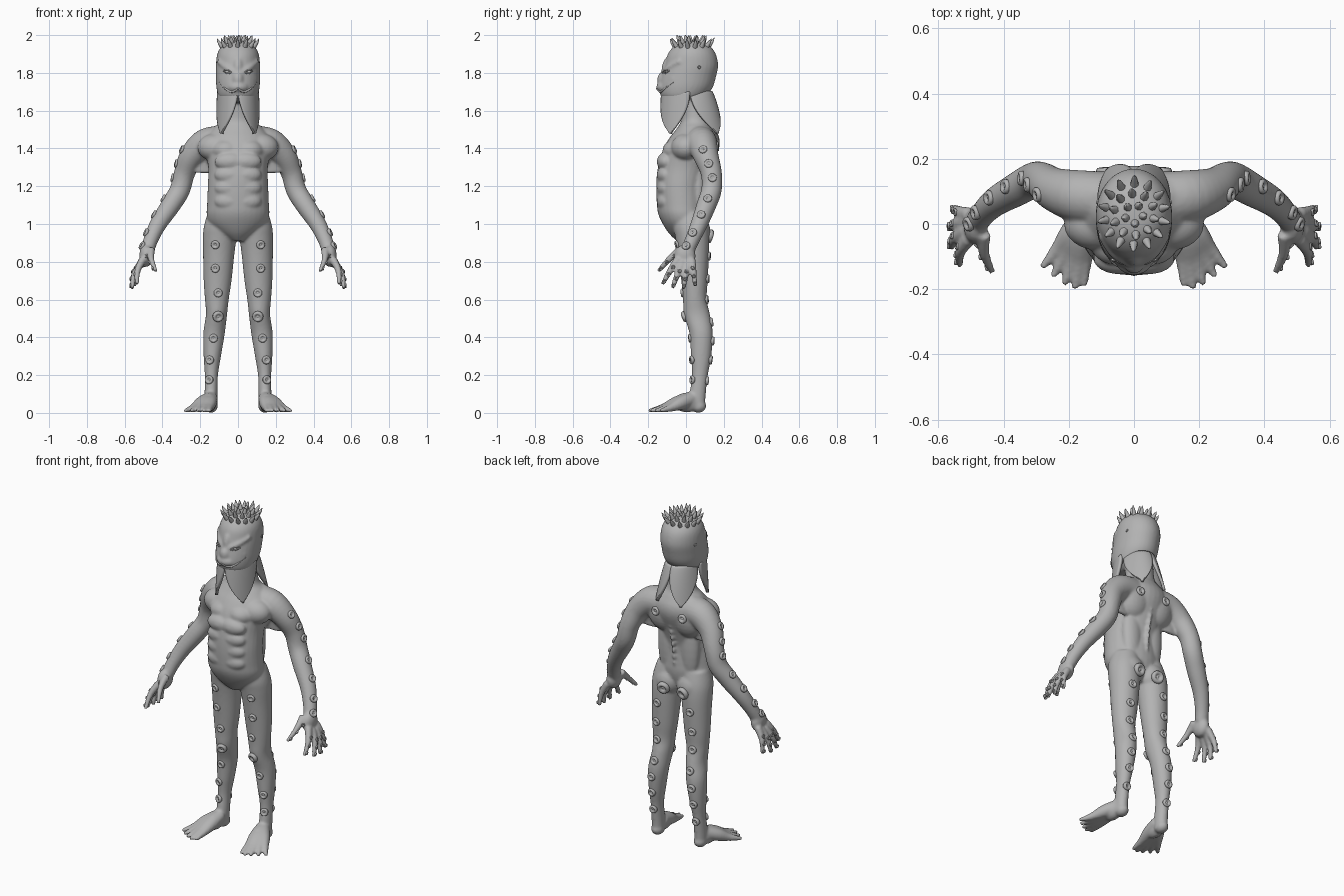
import bpy, bmesh
from math import sin, cos, pi, radians
from mathutils import Vector, Matrix
from mathutils.bvhtree import BVHTree

cube = bpy.data.objects.get("Cube")
if cube:
    bpy.data.objects.remove(cube)

skin_mat = bpy.data.materials.new("grey skin")
skin_mat.use_nodes = True
GREY = (0.45, 0.45, 0.45, 1)
skin_mat.diffuse_color = GREY
skin_mat.node_tree.nodes["Principled BSDF"].inputs["Base Color"].default_value = GREY


def finish(bm, name):
    """Turn a bmesh into a smooth, coloured object."""
    bmesh.ops.recalc_face_normals(bm, faces=bm.faces)
    for f in bm.faces:
        f.smooth = True
    mesh = bpy.data.meshes.new(name)
    bm.to_mesh(mesh)
    bm.free()
    mesh.materials.append(skin_mat)
    obj = bpy.data.objects.new(name, mesh)
    bpy.context.collection.objects.link(obj)
    return obj


def spline(points, steps=5):
    """Catmull-Rom interpolation of points of any dimension."""
    p = [Vector(q) for q in points]
    p = [p[0]] + p + [p[-1]]
    out = []
    for a, b, c, d in zip(p, p[1:], p[2:], p[3:]):
        for i in range(steps):
            t = i / steps
            out.append(b + (c - a) * (t / 2) + (a * 2 - b * 5 + c * 4 - d) * (t * t / 2)
                       + (b * 3 - a - c * 3 + d) * (t ** 3 / 2))
    return out + [p[-1]]


def bridge(bm, loops):
    rows = [[bm.verts.new(v) for v in loop] for loop in loops]
    n = len(rows[0])
    for a, b in zip(rows, rows[1:]):
        for i in range(n):
            j = (i + 1) % n
            bm.faces.new((a[i], a[j], b[j], b[i]))
    bm.faces.new(rows[0])
    bm.faces.new(rows[-1])


def loft(bm, rings, side=1, n=32):
    """Level ellipses given as height, x, y, x radius, y radius."""
    turn = [2 * pi * i / n for i in range(n)]
    bridge(bm, [[(side * x + rx * cos(a), y + ry * sin(a), z) for a in turn]
                for z, x, y, rx, ry in spline(rings)])


def tube(bm, points, side=1, n=14):
    """Round limb along points given as x, y, z, radius."""
    path = spline(points)
    loops = []
    for i, p in enumerate(path):
        tangent = path[min(i + 1, len(path) - 1)].xyz - path[max(i - 1, 0)].xyz
        u = tangent.cross(Vector((0.3, 1, 0.2))).normalized()
        w = tangent.cross(u).normalized()
        ring = [p.xyz + (u * cos(2 * pi * k / n) + w * sin(2 * pi * k / n)) * p[3] for k in range(n)]
        loops.append([(side * v.x, v.y, v.z) for v in ring])
    bridge(bm, loops)


def ball(bm, place, radii):
    bmesh.ops.create_uvsphere(bm, u_segments=24, v_segments=14, radius=1,
                              matrix=Matrix.Translation(place) @ Matrix.Diagonal((*radii, 1)))


# Torso, neck and head
bm = bmesh.new()
loft(bm, [(.91, 0, .01, .04, .06), (.95, 0, 0, .1, .09), (1, 0, -.008, .15, .115),
          (1.05, 0, -.016, .166, .13), (1.1, 0, -.021, .164, .133), (1.2, 0, -.024, .16, .134),
          (1.3, 0, -.005, .158, .144), (1.4, 0, .028, .175, .147), (1.46, 0, .045, .17, .13),
          (1.51, 0, .052, .13, .098), (1.56, 0, .05, .088, .075), (1.7, 0, .04, .08, .075)])
loft(bm, [(1.64, 0, -.01, .06, .08), (1.67, 0, -.014, .1, .115), (1.72, 0, -.001, .114, .141),
          (1.78, 0, .013, .117, .146), (1.84, 0, .028, .117, .142), (1.9, 0, .031, .11, .127),
          (1.94, 0, .032, .088, .097), (1.962, 0, .03, .056, .062), (1.97, 0, .03, .02, .02)])
ball(bm, (0, -.098, 1.725), (.062, .06, .036))
ball(bm, (0, -.1, 1.765), (.038, .053, .05))
ball(bm, (0, -.085, 1.81), (.034, .045, .08))
for i in range(8):
    ball(bm, (0, .1 + .006 * i, 1.06 + .04 * i), (.012, .014, .02))

FINGERS = [((.505, -.045, .81), (.535, -.125, .68)), ((.515, -.02, .79), (.56, -.072, .66)),
           ((.515, .01, .79), (.562, -.014, .655)), ((.505, .03, .81), (.55, .05, .668)),
           ((.46, -.03, .865), (.435, -.147, .75))]
TOES = [(.152, -.19), (.182, -.2), (.215, -.188), (.25, -.163), (.283, -.135)]

for s in (1, -1):
    # Muscles: chest, belly segments, back, buttocks, armpit web, brow, cheek
    ball(bm, (s * .115, 0, 1.405), (.1, .08, .075))
    ball(bm, (s * .06, -.045, 1.39), (.08, .08, .06))
    for z in (1.33, 1.26, 1.19, 1.12):
        ball(bm, (s * .04, -.108, z), (.085, .047, .05))
    ball(bm, (s * .07, .065, 1.2), (.065, .045, .22))
    ball(bm, (s * .08, .085, 1.4), (.11, .08, .13))
    ball(bm, (s * .075, .06, .96), (.08, .07, .085))
    loft(bm, [(1.27, .175, .09, .05, .012), (1.34, .18, .09, .055, .022), (1.42, .18, .09, .06, .04)], s)
    tube(bm, [(.018, -.122, 1.802, .01), (.06, -.09, 1.827, .016), (.104, -.03, 1.864, .012)], s)
    ball(bm, (s * .07, -.05, 1.765), (.034, .042, .034))
    # Arms and hands
    tube(bm, [(.08, .075, 1.435, .085), (.17, .085, 1.425, .081), (.243, .106, 1.36, .067),
              (.283, .134, 1.27, .056), (.308, .135, 1.18, .054), (.356, .108, 1.1, .052),
              (.422, .07, 1, .045), (.46, .035, .92, .039), (.48, .008, .86, .037)], s, 24)
    ball(bm, (s * .486, -.005, .832), (.037, .056, .06))
    for base, tip in FINGERS:
        mid = (Vector(base) + Vector(tip)) / 2 + Vector((.012, 0, .006))
        tube(bm, [(*base, .022), (*mid, .017), (*tip, .011)], s)
    # Legs and feet
    loft(bm, [(1.06, .08, .02, .08, .08), (.99, .092, .025, .088, .092), (.93, .097, .033, .089, .09),
              (.84, .102, .04, .083, .082), (.7, .108, .045, .074, .07), (.6, .112, .047, .063, .063),
              (.52, .114, .058, .056, .069), (.42, .127, .08, .057, .062), (.3, .136, .08, .046, .054),
              (.2, .141, .074, .035, .042), (.1, .143, .062, .034, .043),
              (.02, .143, .06, .034, .04)], s)
    ball(bm, (s * .143, .065, .036), (.036, .042, .036))
    ball(bm, (s * .152, .005, .055), (.038, .075, .052))
    for x, y in TOES:
        ankle, tip = Vector((.145, .03)), Vector((x, y))
        tube(bm, [(*ankle, .075, .04), (*ankle.lerp(tip, .35), .052, .036),
                  (*ankle.lerp(tip, .65), .028, .022), (*tip, .011, .01)], s)

body = finish(bm, "body")
remesh = body.modifiers.new("fuse", "REMESH")
remesh.mode = "VOXEL"
remesh.voxel_size = .007
remesh.use_smooth_shade = True
soften = body.modifiers.new("soften", "SMOOTH")
soften.factor = .5
soften.iterations = 8
bpy.context.view_layer.update()
surface = BVHTree.FromObject(body, bpy.context.evaluated_depsgraph_get())


def hit(origin, direction):
    place, normal, _, _ = surface.ray_cast(Vector(origin), Vector(direction))
    return place, normal


def sucker(bm, origin, direction, size):
    """Ringed cup sitting on the skin where a ray lands."""
    place, normal = hit(origin, direction)
    if place is None:
        return
    frame = Matrix.Translation(place) @ normal.to_track_quat("Z", "Y").to_matrix().to_4x4()
    profile = [(1.05, -.4), (1.1, .1), (.95, .4), (.65, .45), (.42, .2), (.25, .05), (.12, .2), (.03, .22)]
    bridge(bm, [[frame @ Vector((r * size * cos(a), r * size * sin(a), h * size))
                 for a in [2 * pi * k / 16 for k in range(16)]] for r, h in profile])


# Suckers on limbs, back and fingers, with the ear openings
ARM = [(.09, 1.395), (.12, 1.32), (.14, 1.245), (.115, 1.135), (.08, 1.05), (.035, .955), (0, .885)]
SHIN = [(.12, .89), (.12, .765), (.105, .635), (.105, .51), (.13, .395), (.15, .28), (.153, .175)]
CALF = [(.11, .83), (.12, .71), (.12, .6), (.12, .48), (.135, .38), (.14, .28), (.143, .17)]
bm = bmesh.new()
for s in (1, -1):
    for y, z in ARM:
        sucker(bm, (s, y, z), (-s, 0, 0), .021)
    for x, z in SHIN:
        sucker(bm, (s * x, -1, z), (0, 1, 0), .027 if z == .51 else .021)
    for x, z in CALF:
        sucker(bm, (s * x, 1, z), (0, -1, 0), .022)
    sucker(bm, (s * .065, 1, .935), (0, -1, 0), .034)
    sucker(bm, (s * .09, 1, 1.41), (0, -1, 0), .024)
    sucker(bm, (s, .07, 1.83), (-s, 0, 0), .008)
    for base, tip in FINGERS:
        for t in (.3, .6, .88):
            p = Vector(base).lerp(Vector(tip), t)
            sucker(bm, (s, p.y, p.z), (-s, 0, 0), .01)
finish(bm, "suckers")

# Eyes and lips laid on the face
bm = bmesh.new()
for s in (1, -1):
    eye, _ = hit((s * .056, -1, 1.806), (0, 1, 0))
    ball(bm, eye, (.016, .005, .007))
    for lift in (-.01, .01):
        lid = [hit((s * x, -1, 1.806 + z), (0, 1, 0))[0] for x, z in
               ((.034, -.004), (.056, lift), (.078, .006))]
        tube(bm, [(*p, .003) for p in lid])
    lip = [hit((s * x, -1, z), (0, 1, 0))[0] for x, z in
           ((0, 1.718), (.03, 1.7), (.065, 1.715), (.1, 1.75))]
    tube(bm, [(*p, r) for p, r in zip(lip, (.005, .006, .005, .002))])
finish(bm, "eyes_and_lips")

# Small crown spikes leaning outward
bm = bmesh.new()
for count, lift in ((14, 42), (10, 58), (5, 75)):
    for i in range(count):
        turn, el = 2 * pi * (i + lift / 90) / count, radians(lift)
        out = Vector((cos(turn) * cos(el), sin(turn) * cos(el), sin(el)))
        root, _ = hit((0, .03, 1.86), out)
        lean = (out + Vector((0, 0, .55))).normalized()
        size = .024 + (.028 + .008 * (i % 2)) * cos(el)
        bend = root + lean * size * .5 + out * .004
        tube(bm, [(*(root - out * .006), .014), (*bend, .008), (*(root + lean * size), .001)], n=8)
finish(bm, "crown_spikes")

# Four petal flaps hanging round the neck
bm = bmesh.new()
COLS, ROWS = 14, 18
for s in (1, -1):
    for middle, tip_angle, top, flare in ((45, 50, .92, .1), (135, 143, .72, .45)):
        grid = []
        for j in range(ROWS + 1):
            v = j / ROWS
            half = 45 * max(1 - v ** 1.9, .04)
            scale = top + flare * v ** .8
            row = []
            for i in range(COLS + 1):
                u = 2 * i / COLS - 1
                a = radians(middle + (tip_angle - middle) * v + half * u)
                row.append(bm.verts.new((s * .111 * scale * sin(a), .02 - .155 * scale * cos(a),
                                         1.7 - .222 * v)))
            grid.append(row)
        for a, b in zip(grid, grid[1:]):
            for i in range(COLS):
                bm.faces.new((a[i], a[i + 1], b[i + 1], b[i]))
flaps = finish(bm, "neck_flaps")
thick = flaps.modifiers.new("thickness", "SOLIDIFY")
thick.thickness = .016
thick.offset = 0
